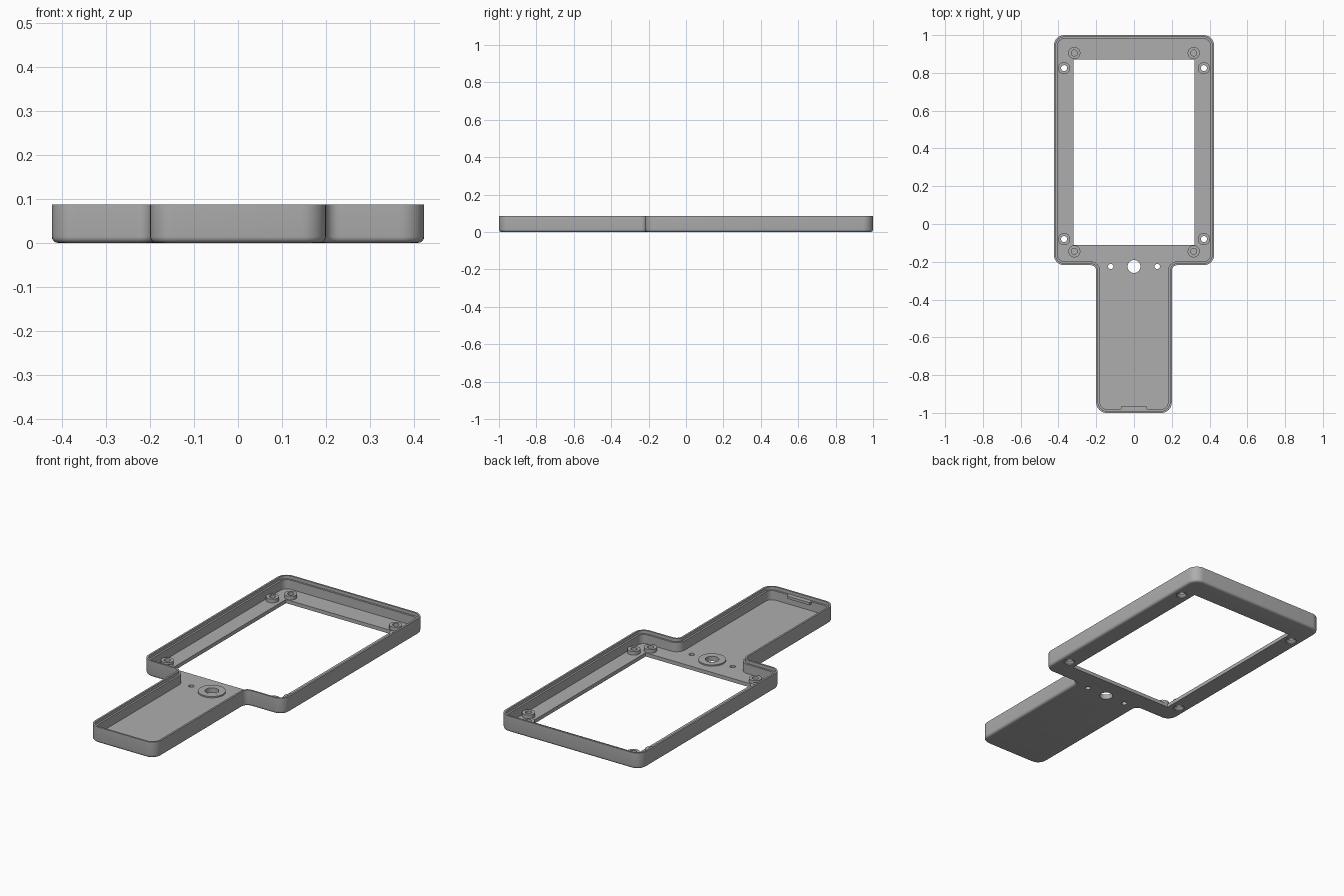
import bpy, bmesh, math
from mathutils import Vector

cube = bpy.data.objects.get("Cube")
if cube:
    bpy.data.objects.remove(cube, do_unlink=True)

grey = bpy.data.materials.new("plain grey")
grey.use_nodes = True
grey.diffuse_color = (0.42, 0.42, 0.42, 1)
grey.node_tree.nodes["Principled BSDF"].inputs["Base Color"].default_value = grey.diffuse_color

FLOOR, TOP = 0.02, 0.087


def make_object(name, bm):
    bmesh.ops.recalc_face_normals(bm, faces=bm.faces)
    mesh = bpy.data.meshes.new(name)
    bm.to_mesh(mesh)
    bm.free()
    mesh.materials.append(grey)
    ob = bpy.data.objects.new(name, mesh)
    bpy.context.collection.objects.link(ob)
    return ob


def smooth(ob):
    bpy.ops.object.select_all(action='DESELECT')
    ob.select_set(True)
    bpy.context.view_layer.objects.active = ob
    bpy.ops.object.shade_smooth_by_angle(angle=math.radians(35))


def outline(inset, steps=8):
    """Paddle outline with rounded corners, moved inwards by inset."""
    # x, y, corner radius, start angle, sweep
    half = [(0.20, -1.0, 0.055, -90, 90), (0.20, -0.218, 0.03, 180, -90),
            (0.424, -0.218, 0.055, -90, 90), (0.424, 1.0, 0.055, 0, 90)]
    pts = []
    for x, y, r, start, sweep in half:
        a0, a1 = math.radians(start), math.radians(start + sweep)
        sx = 1 if math.cos(a0) + math.cos(a1) > 0 else -1
        sy = 1 if math.sin(a0) + math.sin(a1) > 0 else -1
        centre = Vector((x - sx * r, y - sy * r))
        rad = r - inset if sweep > 0 else r + inset
        for i in range(steps + 1):
            a = a0 + (a1 - a0) * i / steps
            pts.append(centre + rad * Vector((math.cos(a), math.sin(a))))
    return pts + [Vector((-p.x, p.y)) for p in reversed(pts)]


def bridge(bm, a, b):
    for i in range(len(a)):
        j = (i + 1) % len(a)
        bm.faces.new((a[i], a[j], b[j], b[i]))


def lathe(bm, x, y, profile, closed=True, sides=32):
    """Turn a (radius, z) profile round a vertical axis."""
    rings = []
    for r, z in profile:
        rings.append([bm.verts.new((x + r * math.cos(2 * math.pi * i / sides),
                                    y + r * math.sin(2 * math.pi * i / sides), z))
                      for i in range(sides)])
    for a, b in zip(rings, rings[1:]):
        bridge(bm, a, b)
    if closed:
        bridge(bm, rings[-1], rings[0])
    else:
        bm.faces.new(rings[0])
        bm.faces.new(rings[-1])


def box(bm, x0, x1, y0, y1, z0, z1):
    verts = bmesh.ops.create_cube(bm, size=1)["verts"]
    for v in verts:
        v.co = ((x0 + x1) / 2 + v.co.x * (x1 - x0), (y0 + y1) / 2 + v.co.y * (y1 - y0),
                (z0 + z1) / 2 + v.co.z * (z1 - z0))


# Tray shell: rounded bottom edge, outer wall, stepped rim, inner floor
bevel = 0.014
section = []
for i in range(5):
    a = math.pi / 2 * i / 4
    section.append((bevel * (1 - math.sin(a)), bevel * (1 - math.cos(a))))
section += [(0, TOP), (0.01, TOP), (0.01, 0.07), (0.02, 0.07), (0.02, FLOOR)]
bm = bmesh.new()
loops = [[bm.verts.new((p.x, p.y, z)) for p in outline(inset)] for inset, z in section]
for a, b in zip(loops, loops[1:]):
    bridge(bm, a, b)
bm.faces.new(loops[0])
bm.faces.new(loops[-1])
tray = make_object("tray_shell", bm)

# Positions of the posts around the window
through_posts = [(s * 0.37, y) for s in (-1, 1) for y in (0.825, -0.08)]
blind_posts = [(s * 0.316, y) for s in (-1, 1) for y in (0.905, -0.145)]
HANDLE_HOLE_Y = -0.225

# Cutter: window, countersunk screw holes, button hole, two small holes
bm = bmesh.new()
box(bm, -0.32, 0.32, -0.11, 0.87, -0.05, 0.06)
for x, y in through_posts:
    lathe(bm, x, y, [(0.028, -0.01), (0.028, 0.004), (0.016, 0.015), (0.016, 0.05)], closed=False)
for x, r in ((0, 0.034), (-0.123, 0.014), (0.123, 0.014)):
    lathe(bm, x, HANDLE_HOLE_Y, [(r, -0.01), (r, 0.05)], closed=False)
cutter = make_object("opening_cutter", bm)
cutter.hide_render = True
mod = tray.modifiers.new("openings", 'BOOLEAN')
mod.operation = 'DIFFERENCE'
mod.solver = 'EXACT'
mod.object = cutter
bpy.context.view_layer.objects.active = tray
bpy.ops.object.modifier_apply(modifier=mod.name)
bpy.data.objects.remove(cutter, do_unlink=True)
smooth(tray)

# Screw posts
for name, spots in (("through_post", through_posts), ("blind_post", blind_posts)):
    for x, y in spots:
        bm = bmesh.new()
        lathe(bm, x, y, [(0.032, FLOOR), (0.032, 0.04), (0.016, 0.04), (0.016, FLOOR)])
        smooth(make_object(name, bm))

# Low collar round the button hole
bm = bmesh.new()
lathe(bm, 0, HANDLE_HOLE_Y, [(0.068, FLOOR), (0.068, 0.027), (0.034, 0.027), (0.034, FLOOR)])
smooth(make_object("button_collar", bm))

# Catch inside the end wall of the handle
bm = bmesh.new()
box(bm, -0.068, 0.068, -0.985, -0.965, 0.056, 0.07)
make_object("handle_catch", bm)
